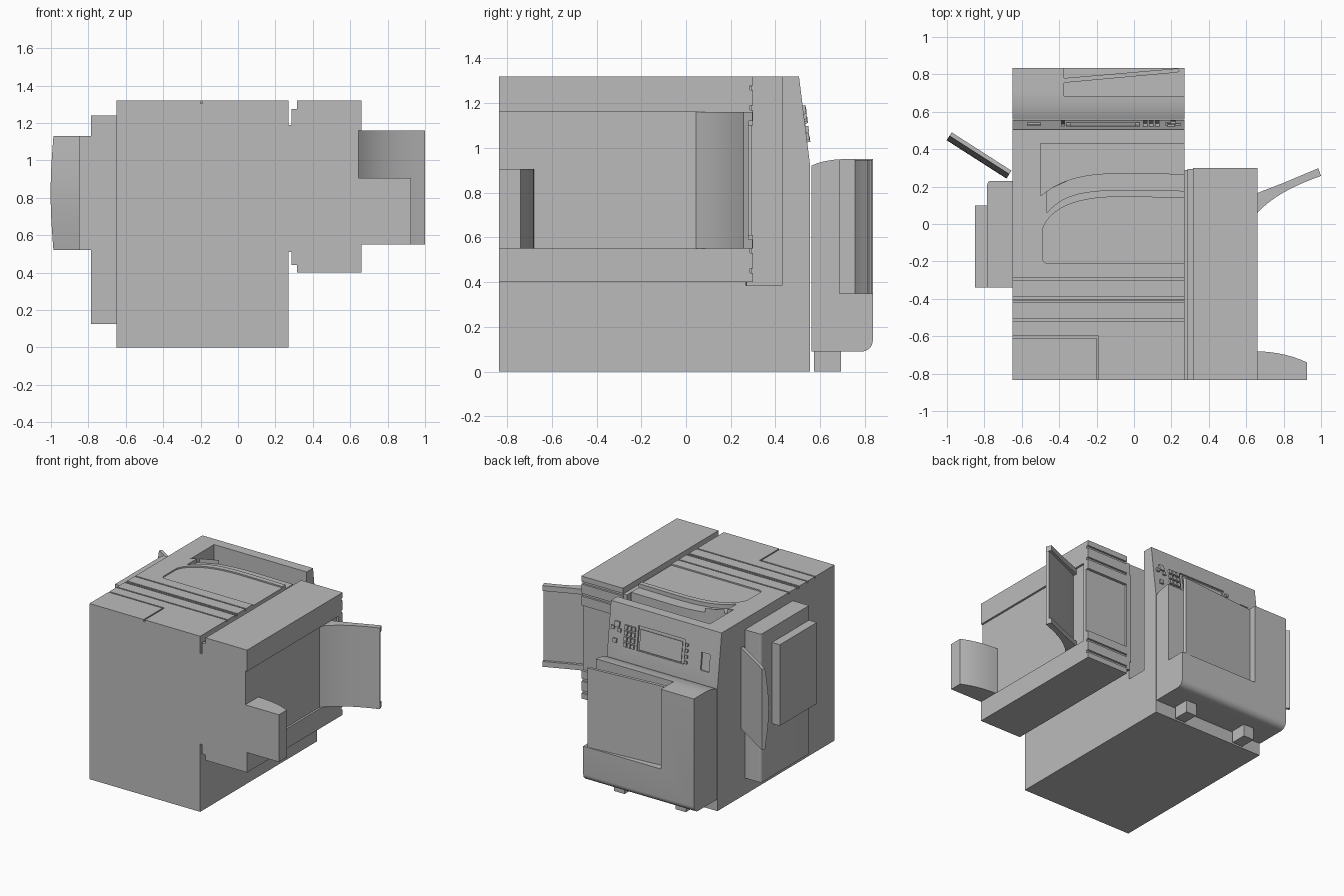
import bpy, bmesh, math
from mathutils import Vector, Matrix
from mathutils.geometry import interpolate_bezier

cube = bpy.data.objects.get("Cube")
if cube:
    bpy.data.objects.remove(cube, do_unlink=True)

GREY = (0.5, 0.5, 0.5, 1)
grey = bpy.data.materials.new("plain grey")
grey.use_nodes = True
grey.diffuse_color = GREY
grey.node_tree.nodes["Principled BSDF"].inputs["Base Color"].default_value = GREY


def prism(name, pts, axis, start, end):
    """Extrude an outline along an axis; outline pairs are the other two axes in order."""
    place = {"x": lambda p, t: (t, p[0], p[1]),
             "y": lambda p, t: (p[0], t, p[1]),
             "z": lambda p, t: (p[0], p[1], t)}[axis]
    bm = bmesh.new()
    low = [bm.verts.new(place(p, start)) for p in pts]
    high = [bm.verts.new(place(p, end)) for p in pts]
    bm.faces.new(low)
    bm.faces.new(high)
    for i in range(len(pts)):
        j = (i + 1) % len(pts)
        bm.faces.new((low[i], low[j], high[j], high[i]))
    bmesh.ops.recalc_face_normals(bm, faces=bm.faces)
    mesh = bpy.data.meshes.new(name)
    bm.to_mesh(mesh)
    bm.free()
    mesh.materials.append(grey)
    obj = bpy.data.objects.new(name, mesh)
    bpy.context.collection.objects.link(obj)
    return obj


def box(name, xs, ys, zs):
    corners = [(x, y) for x, y in zip((xs[0], xs[1], xs[1], xs[0]), (ys[0], ys[0], ys[1], ys[1]))]
    return prism(name, corners, "z", *zs)


def cut(obj, *cutters):
    bpy.context.view_layer.objects.active = obj
    for cutter in cutters:
        cutter.hide_render = True
        mod = obj.modifiers.new("cut", "BOOLEAN")
        mod.operation = "DIFFERENCE"
        mod.solver = "EXACT"
        mod.object = cutter
        bpy.ops.object.modifier_apply(modifier=mod.name)
        bpy.data.objects.remove(cutter, do_unlink=True)


def curve(a, b, c, d, n=14):
    pts = [Vector((*p, 0)) for p in (a, b, c, d)]
    return [(p.x, p.y) for p in interpolate_bezier(*pts, n)]


def arc(cx, cy, r, a0, a1, n=8):
    angles = [math.radians(a0 + (a1 - a0) * i / n) for i in range(n + 1)]
    return [(cx + r * math.cos(a), cy + r * math.sin(a)) for a in angles]


# Main body with a sloping control panel
LEFT, RIGHT, FRONT, TOP = -0.65, 0.27, -0.835, 1.32
OUT = 0.4
body = prism("main_body", [(FRONT, 0), (0.555, 0), (0.555, 0.92), (0.505, TOP), (FRONT, TOP)],
             "x", LEFT, RIGHT)

# Paper output bay, its stepped lip and the door panel
bay_edge = curve((-0.5, 0.15), (-0.37, 0.26), (-0.22, 0.275), (0, 0.272)) + [(OUT, 0.265)]
lip_edge = curve((-0.465, 0.06), (-0.38, 0.165), (-0.26, 0.18), (-0.05, 0.183)) + [(OUT, 0.175)]
door_edge = curve((-0.49, -0.03), (-0.46, 0.06), (-0.36, 0.14), (-0.1, 0.145)) + [(OUT, 0.14)]
cut(body,
    prism("bay_cutter", bay_edge + [(OUT, 0.43), (-0.5, 0.43)], "z", 0.385, 1.5),
    prism("lip_cutter", lip_edge + [(OUT, 0.3), (-0.2, 0.3), (-0.465, 0.18)], "z", TOP - 0.03, 1.5),
    prism("door_cutter", door_edge + [(OUT, -0.21)] + arc(-0.46, -0.18, 0.03, 270, 180),
          "z", TOP - 0.01, 1.5))

# Drawer seams
for y in (-0.295, -0.395, -0.415, -0.513):
    cut(body, box("seam_cutter", (-1, 1), (y - 0.005, y + 0.005), (TOP - 0.015, 1.5)))
cut(body, box("seam_cutter", (-1, -0.19), (-0.61, -0.6), (TOP - 0.015, 1.5)),
    box("seam_cutter", (-0.2, -0.19), (-1, -0.6), (TOP - 0.015, 1.5)))

# Control panel parts sit on the slope
TILT = math.atan2(0.05, 0.4)


def on_panel(name, x, z, w, h, d):
    part = box(name, (-w / 2, w / 2), (-d, d), (-h / 2, h / 2))
    y = 0.555 - (z - 0.92) * math.tan(TILT)
    part.data.transform(Matrix.Translation((x, y, z)) @ Matrix.Rotation(TILT, 4, "X"))
    return part


cut(body, on_panel("screen_cutter", -0.165, 1.11, 0.39, 0.18, 0.012),
    on_panel("slot_cutter", -0.535, 1.08, 0.07, 0.13, 0.012))
on_panel("display_screen", -0.165, 1.105, 0.35, 0.15, 0.002)
for row in range(4):
    z = 1.04 + row * 0.042
    on_panel("indicator_button", -0.38, z, 0.02, 0.02, 0.012)
    for col in range(3):
        on_panel("keypad_button", 0.06 + col * 0.032, z, 0.024, 0.03, 0.014)
for x, z, s in ((0.2, 1.17, 0.04), (0.235, 1.14, 0.025), (0.18, 1.13, 0.025), (0.21, 1.05, 0.03)):
    on_panel("function_button", x, z, s, s, 0.012)

# Document feeder with a tray recess
feeder = prism("document_feeder",
               [(0.56, 0.09)] + arc(0.785, 0.14, 0.05, 270, 360)
               + [(0.835, 0.95), (0.72, 0.95)]
               + curve((0.7, 0.95), (0.65, 0.948), (0.6, 0.94), (0.56, 0.92), 8), "x", LEFT, RIGHT)
cut(feeder, box("tray_cutter", (-0.375, OUT), (0.685, 1), (0.35, 1.5)))
prism("document_tray", [(-0.375, 0.755), (0.23, 0.81), (0.245, 0.817), (0.235, 0.832), (-0.375, 0.78)],
      "z", 0.35, 0.945)
for x in (0.07, -0.44):
    box("feeder_hinge", (x - 0.043, x + 0.043), (0.572, 0.692), (0, 0.1))

# Finisher unit and its stepped joint to the body
finisher = box("finisher", (0.315, 0.66), (FRONT, 0.3), (0.4, TOP))
cut(finisher, box("side_cutter", (0.645, 1), (-1, 0.25), (0.55, 1.16)),
    box("exit_cutter", (0.2, 1), (0.28, 0.5), (0.61, 1.1)))
for z in (0.45, 0.54, 1.18, 1.27):
    cut(finisher, box("groove_cutter", (0.2, 1), (0.285, 0.5), (z - 0.01, z + 0.01)))
box("joint_outer", (0.285, 0.315), (FRONT, 0.295), (0.44, 1.275))
box("joint_inner", (RIGHT, 0.285), (FRONT, 0.29), (0.51, 1.19))

# Finisher output tray: curved sheet with raised end rims
under = curve((0.645, 0.045), (0.73, 0.14), (0.84, 0.2), (1, 0.257))
rim = [(0.985, 0.298), (0.8, 0.22), (0.645, 0.16)]
inner = [(0.99, 0.28), (0.8, 0.2), (0.645, 0.13)]
prism("output_tray", under + inner, "z", 0.59, 1.12)
for z in (0.55, 1.12):
    prism("output_tray_rim", under + rim, "z", z, z + 0.04)

# Lower catch block on the finisher
prism("catch_block", [(0.645, FRONT), (0.925, FRONT), (0.925, -0.74)]
      + curve((0.925, -0.74), (0.84, -0.7), (0.75, -0.682), (0.645, -0.68), 8)[1:], "z", 0.55, 0.905)

# Side feed unit
prism("side_feed_unit", [(LEFT, -0.34), (-0.785, -0.34)]
      + arc(-0.765, 0.21, 0.02, 180, 90, 5) + [(LEFT, 0.23)], "z", 0.125, 1.24)
box("side_feed_cover", (-0.85, -0.785), (-0.34, 0.1), (0.52, 1.13))

# Slanted hand feed tray with a bulged underside
bulge = [(0.022 + 0.028 * math.sin(math.pi * i / 12), 0.52 + 0.61 * i / 12) for i in range(13)]
hand_tray = prism("hand_feed_tray", [(0, 0.52)] + bulge + [(0, 1.13)], "x", 0, 0.38)
hand_tray.data.transform(Matrix.Translation((-0.655, 0.285, 0))
                         @ Matrix.Rotation(math.atan2(0.205, -0.32), 4, "Z"))

# Smooth the curves and keep the edges sharp
bpy.ops.object.select_all(action="DESELECT")
for obj in bpy.context.collection.objects:
    if obj.type == "MESH" and grey.name in obj.data.materials:
        obj.select_set(True)
        bpy.context.view_layer.objects.active = obj
bpy.ops.object.shade_smooth_by_angle(angle=math.radians(30))
